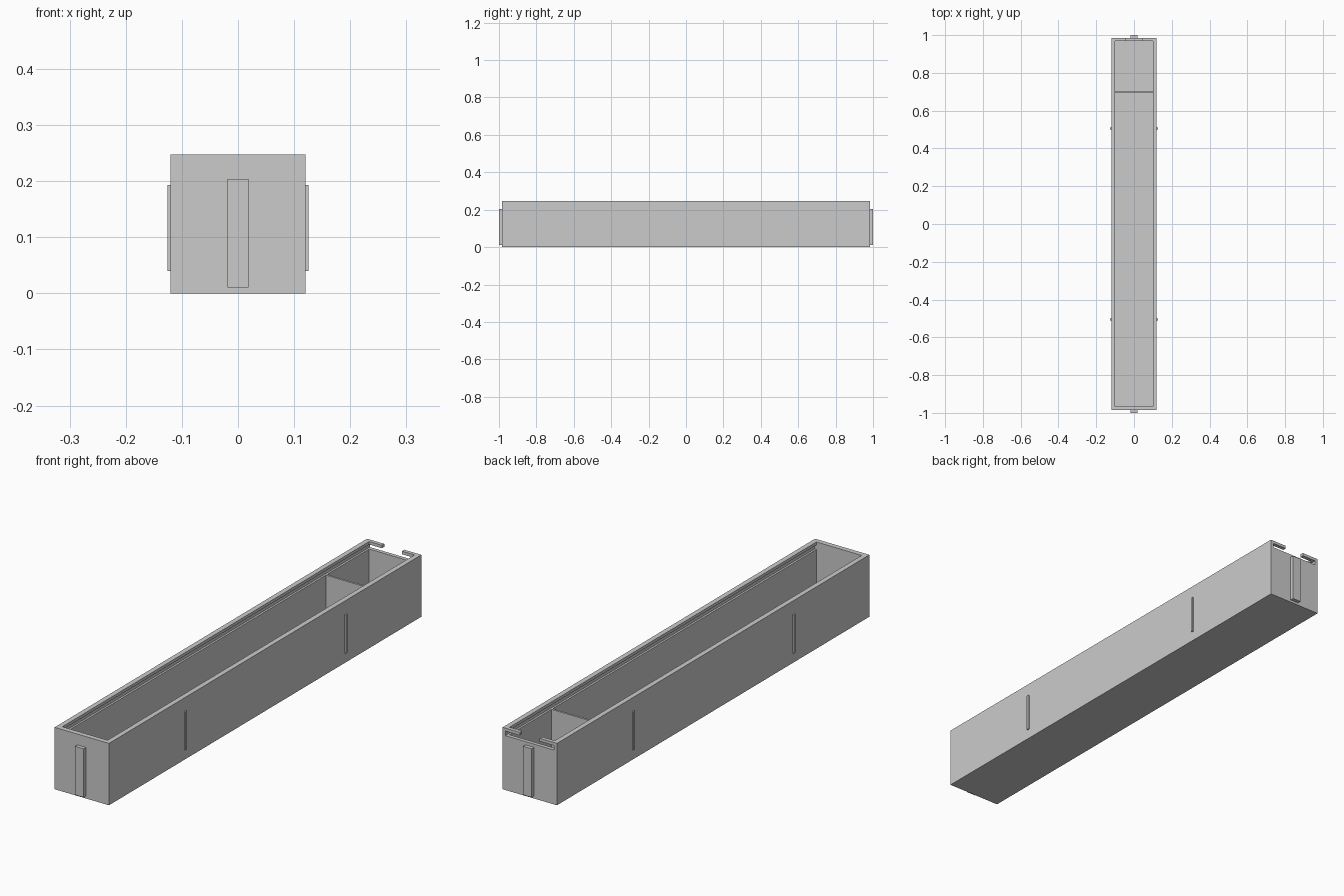
import bpy

cube = bpy.data.objects.get("Cube")
if cube:
    bpy.data.objects.remove(cube, do_unlink=True)

# Single plain grey plastic
grey = bpy.data.materials.new("light_grey_plastic")
grey.use_nodes = True
colour = (0.6, 0.6, 0.6, 1)
grey.diffuse_color = colour
grey.node_tree.nodes["Principled BSDF"].inputs["Base Color"].default_value = colour


def box(name, x, y, z):
    """Box from (min, max) ranges on each axis."""
    bpy.ops.mesh.primitive_cube_add(size=1)
    ob = bpy.context.object
    ob.name = name
    for v in ob.data.vertices:
        v.co = [r[0] if c < 0 else r[1] for c, r in zip(v.co, (x, y, z))]
    ob.data.materials.append(grey)
    return ob


def cut(target, cutter):
    """Subtract a cutter and remove it."""
    cutter.hide_render = True
    mod = target.modifiers.new("cut", 'BOOLEAN')
    mod.operation = 'DIFFERENCE'
    mod.solver = 'EXACT'
    mod.object = cutter
    bpy.context.view_layer.objects.active = target
    bpy.ops.object.modifier_apply(modifier=mod.name)
    bpy.data.objects.remove(cutter, do_unlink=True)


HALF_W, HALF_L, HEIGHT = 0.12, 0.985, 0.247
IN_W, IN_FRONT, IN_BACK = 0.10, -0.965, 0.97
FLOOR, SLOT_LOW, SLOT_HIGH = 0.02, 0.217, 0.235

# Tray body: cavity, lid slot open at the back, and finger gap in the back lip
body = box("tray_body", (-HALF_W, HALF_W), (-HALF_L, HALF_L), (0, HEIGHT))
cut(body, box("cavity_cutter", (-IN_W, IN_W), (IN_FRONT, IN_BACK), (FLOOR, 0.3)))
cut(body, box("lid_slot_cutter", (-0.108, 0.108), (IN_FRONT, 1.1), (SLOT_LOW, SLOT_HIGH)))
cut(body, box("lip_gap_cutter", (-0.044, 0.044), (0.9, 1.1), (SLOT_LOW + 0.005, 0.3)))

# Divider across the cavity
box("divider", (-IN_W, IN_W), (0.697, 0.705), (FLOOR, SLOT_LOW))

# End tabs and side ribs
for s, end, side in ((-1, "front", "right"), (1, "back", "left")):
    box(end + "_tab", (-0.019, 0.019), sorted((s * HALF_L, s)), (0.01, 0.204))
    for y, where in ((-0.505, "front"), (0.505, "back")):
        box(f"{side}_{where}_rib", sorted((s * HALF_W, s * 0.126)),
            (y - 0.005, y + 0.005), (0.04, 0.193))
